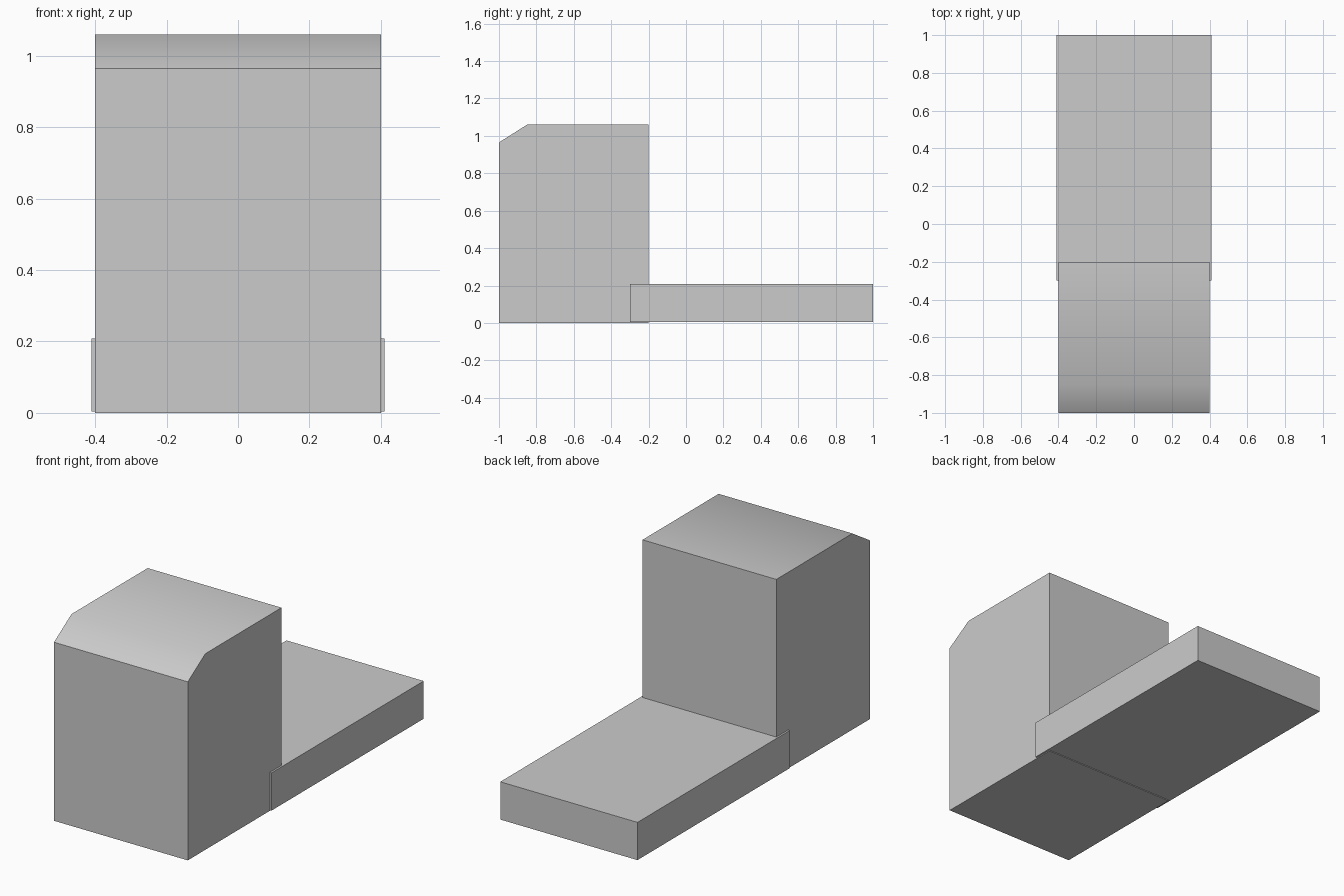
import bpy, bmesh, math

if "Cube" in bpy.data.objects:
    bpy.data.objects.remove(bpy.data.objects["Cube"])


def extrude_profile(name, profile, half_width):
    """Extrude a closed (y, z) profile symmetrically along x."""
    bm = bmesh.new()
    face = bm.faces.new([bm.verts.new((-half_width, y, z)) for y, z in profile])
    result = bmesh.ops.extrude_face_region(bm, geom=[face])
    moved = [v for v in result["geom"] if isinstance(v, bmesh.types.BMVert)]
    bmesh.ops.translate(bm, verts=moved, vec=(2 * half_width, 0, 0))
    bmesh.ops.recalc_face_normals(bm, faces=bm.faces)
    mesh = bpy.data.meshes.new(name)
    bm.to_mesh(mesh)
    bm.free()
    obj = bpy.data.objects.new(name, mesh)
    bpy.context.collection.objects.link(obj)
    bpy.ops.object.select_all(action="DESELECT")
    obj.select_set(True)
    bpy.context.view_layer.objects.active = obj
    bpy.ops.object.shade_smooth_by_angle(angle=math.radians(40))
    return obj


# Tall block with its top front edge sloped
extrude_profile("tall_block",
                [(-1, 0), (-0.2, 0), (-0.2, 1.06), (-0.85, 1.06), (-1, 0.965)],
                0.4)

# Low slab behind, slightly wider and overlapping the block
extrude_profile("low_slab",
                [(-0.3, 0.004), (1, 0.004), (1, 0.208), (-0.3, 0.208)],
                0.41)
